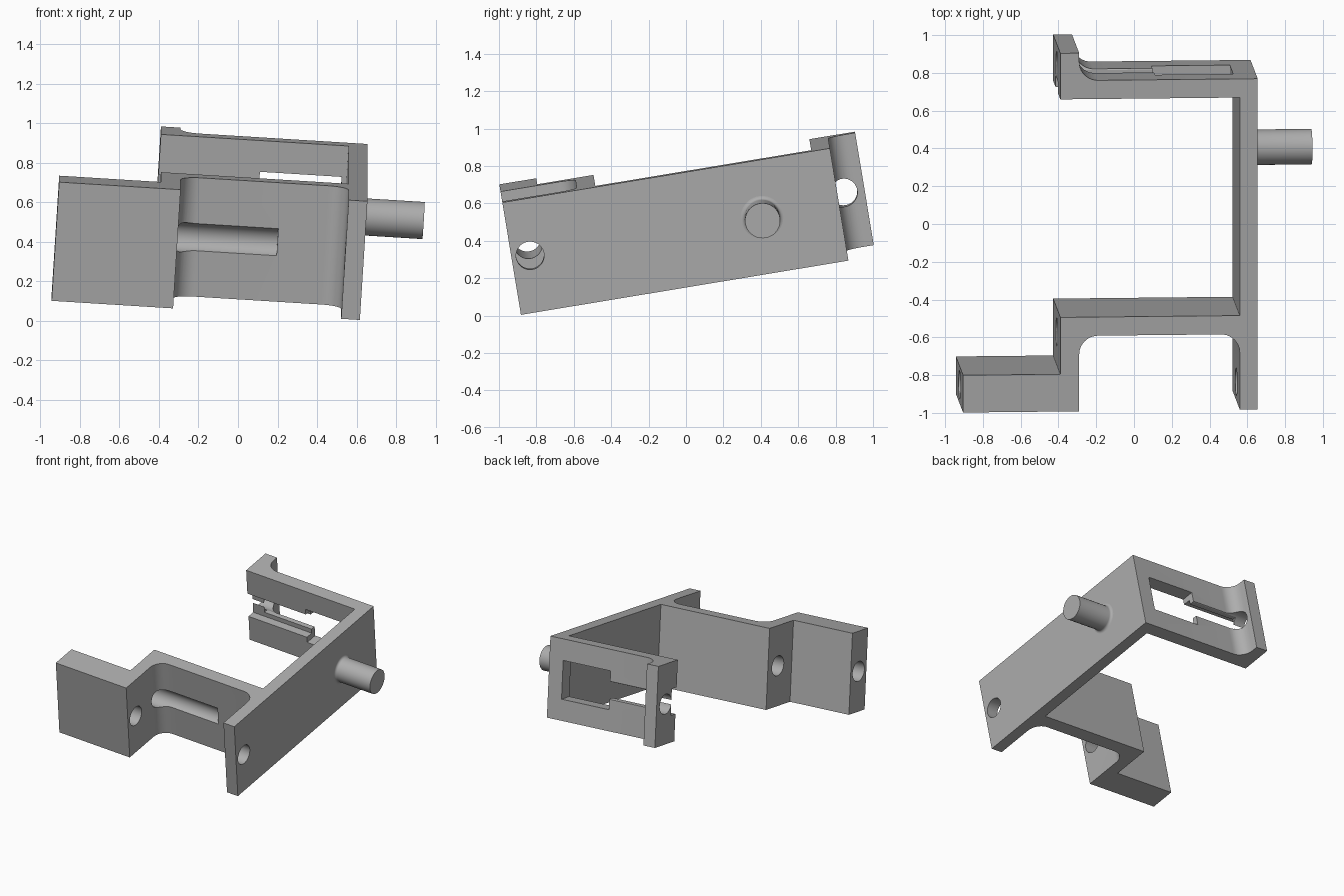
import bpy, bmesh, math
from mathutils import Matrix, Vector

if "Cube" in bpy.data.objects:
    bpy.data.objects.remove(bpy.data.objects["Cube"])

# One plain material
grey = bpy.data.materials.new("plain grey")
grey.use_nodes = True
COLOUR = (0.42, 0.42, 0.42, 1)
grey.diffuse_color = COLOUR
grey.node_tree.nodes["Principled BSDF"].inputs["Base Color"].default_value = COLOUR

# Tilted frame: origin at the outer top front corner of the side plate
FRAME = (Matrix.Translation((0.655, -0.982, 0.605))
         @ Matrix.Rotation(math.radians(9.4), 4, "X")
         @ Matrix.Rotation(math.radians(3.6), 4, "Y"))
HEIGHT = 0.61
MID = -HEIGHT / 2
BORE = 0.075


def make(name, bm):
    bmesh.ops.recalc_face_normals(bm, faces=bm.faces)
    mesh = bpy.data.meshes.new(name)
    bm.to_mesh(mesh)
    bm.free()
    mesh.materials.append(grey)
    obj = bpy.data.objects.new(name, mesh)
    bpy.context.collection.objects.link(obj)
    obj.matrix_world = FRAME
    return obj


def arc(cx, cy, r, start, end, n=10):
    angles = [math.radians(start + (end - start) * i / n) for i in range(n + 1)]
    return [(cx + r * math.cos(a), cy + r * math.sin(a)) for a in angles]


def box_cutter(x0, x1, y0, y1, half):
    bm = bmesh.new()
    bmesh.ops.create_cube(bm, size=1)
    bmesh.ops.scale(bm, verts=bm.verts, vec=(x1 - x0, y1 - y0, half * 2))
    bmesh.ops.translate(bm, verts=bm.verts, vec=((x0 + x1) / 2, (y0 + y1) / 2, MID))
    return make("cutter", bm)


def bore_cutter(x0, x1, y):
    bm = bmesh.new()
    bmesh.ops.create_cone(bm, cap_ends=True, segments=48, radius1=BORE, radius2=BORE,
                          depth=x1 - x0,
                          matrix=Matrix.Translation(((x0 + x1) / 2, y, MID))
                          @ Matrix.Rotation(math.pi / 2, 4, "Y"))
    return make("cutter", bm)


def smooth(obj):
    bpy.ops.object.select_all(action="DESELECT")
    obj.select_set(True)
    bpy.context.view_layer.objects.active = obj
    bpy.ops.object.shade_smooth_by_angle(angle=math.radians(30))


# Bracket outline: side plate, rear arm with flange, front wall with stepped block
R = 0.1
outline = [(0, 0), (0, 1.775)]
outline += arc(-0.947 + R, 1.775 + R, R, 270, 180)
outline += [(-0.947, 1.922), (-1.047, 1.922), (-1.047, 1.675), (-0.095, 1.675),
            (-0.095, 0.505), (-1.047, 0.505), (-1.047, 0.2), (-1.563, 0.2),
            (-1.563, 0), (-0.947, 0)]
outline += arc(-0.947 + R, 0.405 - R, R, 180, 90)
outline += arc(-0.095 - R, 0.405 - R, R, 90, 0)
outline += [(-0.095, 0)]

bm = bmesh.new()
face = bm.faces.new([bm.verts.new((x, y, -HEIGHT)) for x, y in outline])
top = bmesh.ops.extrude_face_region(bm, geom=[face])["geom"]
bmesh.ops.translate(bm, vec=(0, 0, HEIGHT),
                    verts=[v for v in top if isinstance(v, bmesh.types.BMVert)])
bracket = make("bracket", bm)

# Bores, stepped slot and window
cutters = [
    bore_cutter(-1.7, 0.1, 0.1),                      # pin hole through block and plate
    bore_cutter(-1.15, -0.437, 0.377),                # groove in the front wall
    bore_cutter(-1.15, -0.5, 1.808),                  # groove in the rear arm
    box_cutter(-1.12, -0.51, 1.62, 1.735, 0.1),       # wide inner part of the slot
    box_cutter(-0.947, -0.52, 1.7, 1.79, 0.064),      # narrow outer part of the slot
    box_cutter(-0.535, -0.12, 1.6, 1.85, 0.145),      # window
]
bpy.context.view_layer.objects.active = bracket
for cutter in cutters:
    mod = bracket.modifiers.new("cut", "BOOLEAN")
    mod.operation = "DIFFERENCE"
    mod.solver = "EXACT"
    mod.object = cutter
    bpy.ops.object.modifier_apply(modifier=mod.name)
    bpy.data.objects.remove(cutter)
smooth(bracket)

# Round side peg with a small fillet at its foot
F, PEG, LENGTH = 0.02, 0.094, 0.304
profile = [(x, r) for r, x in arc(PEG + F, F, F, 270, 180, 5)]
profile += [(LENGTH, PEG), (LENGTH, 0)]
bm = bmesh.new()
points = [bm.verts.new((x, 1.357, MID + r)) for x, r in profile]
edges = [bm.edges.new(pair) for pair in zip(points, points[1:])]
bmesh.ops.spin(bm, geom=points + edges, cent=(0, 1.357, MID), axis=Vector((1, 0, 0)),
               angle=math.tau, steps=48)
bmesh.ops.remove_doubles(bm, verts=bm.verts, dist=0.0001)
smooth(make("side_peg", bm))
